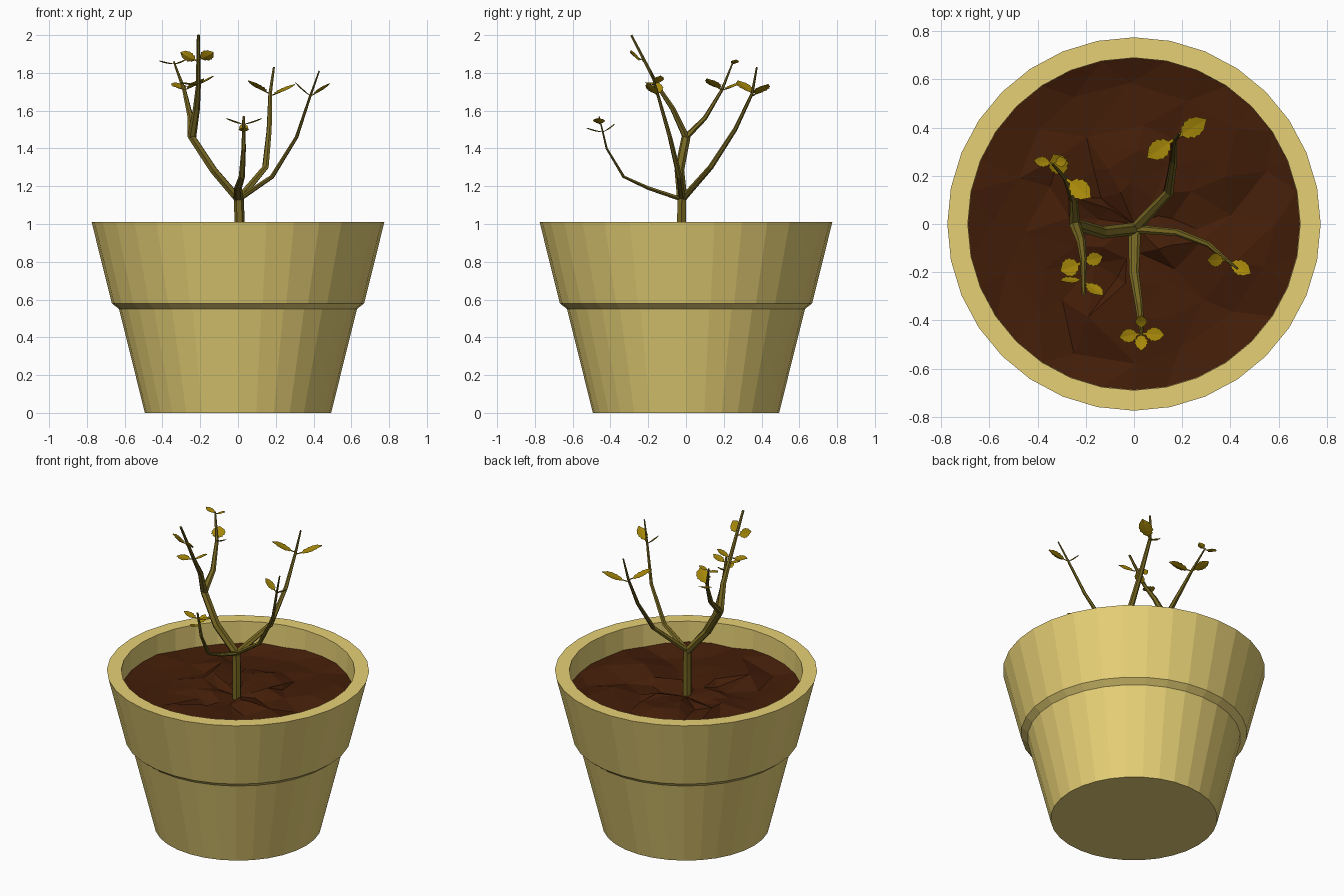
import bpy, bmesh, math, random
from mathutils import Vector

if "Cube" in bpy.data.objects:
    bpy.data.objects.remove(bpy.data.objects["Cube"])

random.seed(4)


def material(name, rgb):
    m = bpy.data.materials.new(name)
    m.diffuse_color = (*rgb, 1)
    m.use_nodes = True
    m.node_tree.nodes["Principled BSDF"].inputs["Base Color"].default_value = m.diffuse_color
    return m


CLAY = material("tan_clay", (0.82, 0.65, 0.185))
SOIL = material("dark_brown_soil", (0.056, 0.0125, 0.0025))
BARK = material("olive_bark", (0.18, 0.135, 0.016))
LEAF = material("yellow_leaf", (0.39, 0.25, 0.003))


def finish(bm, name, mat):
    bmesh.ops.recalc_face_normals(bm, faces=bm.faces)
    me = bpy.data.meshes.new(name)
    bm.to_mesh(me)
    bm.free()
    me.materials.append(mat)
    ob = bpy.data.objects.new(name, me)
    bpy.context.collection.objects.link(ob)
    return ob


def bridge(bm, a, b):
    n = len(a)
    for i in range(n):
        bm.faces.new((a[i], a[(i + 1) % n], b[(i + 1) % n], b[i]))


def ring(bm, r, z, n=32):
    return [bm.verts.new((r * math.cos(2 * math.pi * i / n),
                          r * math.sin(2 * math.pi * i / n), z)) for i in range(n)]


# Pot: lathed outline with a stepped collar and hollow top
bm = bmesh.new()
profile = [(0.493, 0), (0.63, 0.55), (0.668, 0.58), (0.775, 1.01), (0.69, 1.01), (0.688, 0.78)]
rings = [ring(bm, r, z) for r, z in profile]
for a, b in zip(rings, rings[1:]):
    bridge(bm, a, b)
bm.faces.new(rings[0])
bm.faces.new(rings[-1])
finish(bm, "pot", CLAY)

# Soil: rough faceted disc
bm = bmesh.new()
radii = [0.69, 0.56, 0.42, 0.28, 0.14]
rings = []
for k, r in enumerate(radii):
    rg = ring(bm, r, 0.865, 32 if k == 0 else 16)
    for v in rg:
        v.co.z += random.uniform(-0.035, 0.025) if k else random.uniform(-0.005, 0.02)
        if k:
            v.co.x += random.uniform(-0.04, 0.04)
            v.co.y += random.uniform(-0.04, 0.04)
    rings.append(rg)
outer, inner = rings[0], rings[1]
for i in range(16):
    p, q, s = outer[2 * i], outer[2 * i + 1], outer[(2 * i + 2) % 32]
    u, w = inner[i], inner[(i + 1) % 16]
    for f in ((p, q, u), (q, w, u), (q, s, w)):
        bm.faces.new(f)
for a, b in zip(rings[1:], rings[2:]):
    bridge(bm, a, b)
mid = bm.verts.new((0, 0, 0.84))
for i in range(16):
    bm.faces.new((rings[-1][i], rings[-1][(i + 1) % 16], mid))
bmesh.ops.triangulate(bm, faces=bm.faces)
finish(bm, "soil", SOIL)


def branch(name, pts, r0, r1, flat=1.0, sides=6):
    """Tapered tube along a path; flat squashes it vertically."""
    pts = [Vector(p) for p in pts]
    n = len(pts)
    bm = bmesh.new()
    side = (pts[-1] - pts[0]).cross(Vector((0, 0, 1)))
    if side.length < 0.02:
        side = Vector((1, 0, 0))
    prev = None
    for i, p in enumerate(pts):
        t = (pts[min(i + 1, n - 1)] - pts[max(i - 1, 0)]).normalized()
        side = (side - t * side.dot(t)).normalized()
        up = t.cross(side)
        r = r0 + (r1 - r0) * i / (n - 1)
        rg = [bm.verts.new(p + side * r * math.cos(a) + up * r * flat * math.sin(a))
              for a in (2 * math.pi * k / sides for k in range(sides))]
        if prev:
            bridge(bm, prev, rg)
        else:
            bm.faces.new(rg)
        prev = rg
    bm.faces.new(prev)
    finish(bm, name, BARK)


# Trunk and branches
branch("trunk", [(0.008, -0.024, 0.79), (0.008, -0.024, 1.0), (0.005, -0.022, 1.15)], 0.028, 0.026)
J = (0.003, -0.02, 1.13)
F = (-0.245, 0.0, 1.46)
branch("left_branch", [J, (-0.13, -0.035, 1.285), F], 0.027, 0.024, 0.85)
branch("left_front_twig", [F, (-0.22, -0.07, 1.61), (-0.21, -0.15, 1.73), (-0.21, -0.29, 2.0)],
       0.024, 0.008, 0.8)
branch("left_back_twig", [F, (-0.25, 0.1, 1.56), (-0.285, 0.19, 1.71), (-0.34, 0.25, 1.86)],
       0.023, 0.005, 0.7)
branch("front_branch", [J, (0.0, -0.2, 1.19), (0.02, -0.33, 1.25), (0.03, -0.42, 1.4),
                        (0.03, -0.46, 1.57)], 0.026, 0.007, 0.5)
branch("back_branch", [J, (0.145, 0.13, 1.3), (0.165, 0.26, 1.5), (0.17, 0.35, 1.69),
                       (0.19, 0.375, 1.83)], 0.024, 0.006, 0.7)
branch("right_branch", [J, (0.18, -0.035, 1.25), (0.31, -0.085, 1.46), (0.38, -0.145, 1.67),
                        (0.43, -0.185, 1.81)], 0.019, 0.005, 0.75)


def leaf(name, base, tip, width, up=(0, 0, 1)):
    """Thin serrated blade on a short stalk, folded slightly along its midrib."""
    base, tip = Vector(base), Vector(tip)
    d = tip - base
    side = d.cross(Vector(up)).normalized()
    nrm = side.cross(d).normalized()
    bm = bmesh.new()
    # (along, half width) pairs; alternating widths make the teeth
    outline = [(0, .06), (.2, .08), (.3, .36), (.36, .32), (.46, .5), (.52, .44), (.63, .5),
               (.69, .42), (.8, .38), (.85, .28), (1, .02)]
    rows = []
    for s, w in outline:
        c = base + d * s - nrm * 0.004 * math.sin(math.pi * s)
        e = side * w * width
        lift = nrm * 0.1 * w * width
        rows.append([bm.verts.new(v) for v in
                     (c - e + lift, c, c + e + lift, c - nrm * 0.004)])
    for a, b in zip(rows, rows[1:]):
        bridge(bm, a, b)
    bm.faces.new(rows[0])
    bm.faces.new(rows[-1])
    finish(bm, name, LEAF)


# Leaves: (stalk base, tip, width), mostly in opposite pairs
leaves = [
    ((0.17, 0.355, 1.69), (0.055, 0.275, 1.76), 0.085),
    ((0.172, 0.355, 1.68), (0.30, 0.435, 1.74), 0.085),
    ((0.385, -0.15, 1.68), (0.305, -0.15, 1.75), 0.06),
    ((0.385, -0.15, 1.68), (0.485, -0.205, 1.745), 0.065),
    ((0.03, -0.455, 1.53), (-0.06, -0.47, 1.56), 0.06),
    ((0.03, -0.455, 1.53), (0.125, -0.46, 1.56), 0.06),
    ((0.03, -0.445, 1.49), (0.03, -0.525, 1.51), 0.055),
    ((0.03, -0.44, 1.49), (0.03, -0.38, 1.53), 0.05),
    ((-0.215, -0.16, 1.74), (-0.305, -0.195, 1.75), 0.08),
    ((-0.215, -0.16, 1.74), (-0.13, -0.135, 1.785), 0.06),
    ((-0.285, 0.19, 1.71), (-0.335, 0.29, 1.75), 0.085),
    ((-0.285, 0.19, 1.71), (-0.18, 0.11, 1.77), 0.085),
    ((-0.335, 0.25, 1.85), (-0.415, 0.265, 1.865), 0.045),
    ((-0.335, 0.25, 1.85), (-0.28, 0.265, 1.87), 0.045),
]
for i, (b, t, w) in enumerate(leaves):
    leaf(f"leaf_{i + 1}", b, t, w)
# Top pair, lying along the twig so they look thin from the side
leaf("leaf_top_right", (-0.21, -0.235, 1.87), (-0.13, -0.295, 1.91), 0.07, (0, 0.87, 0.5))
leaf("leaf_top_left", (-0.21, -0.225, 1.86), (-0.305, -0.235, 1.91), 0.06, (0, 0.87, 0.5))
